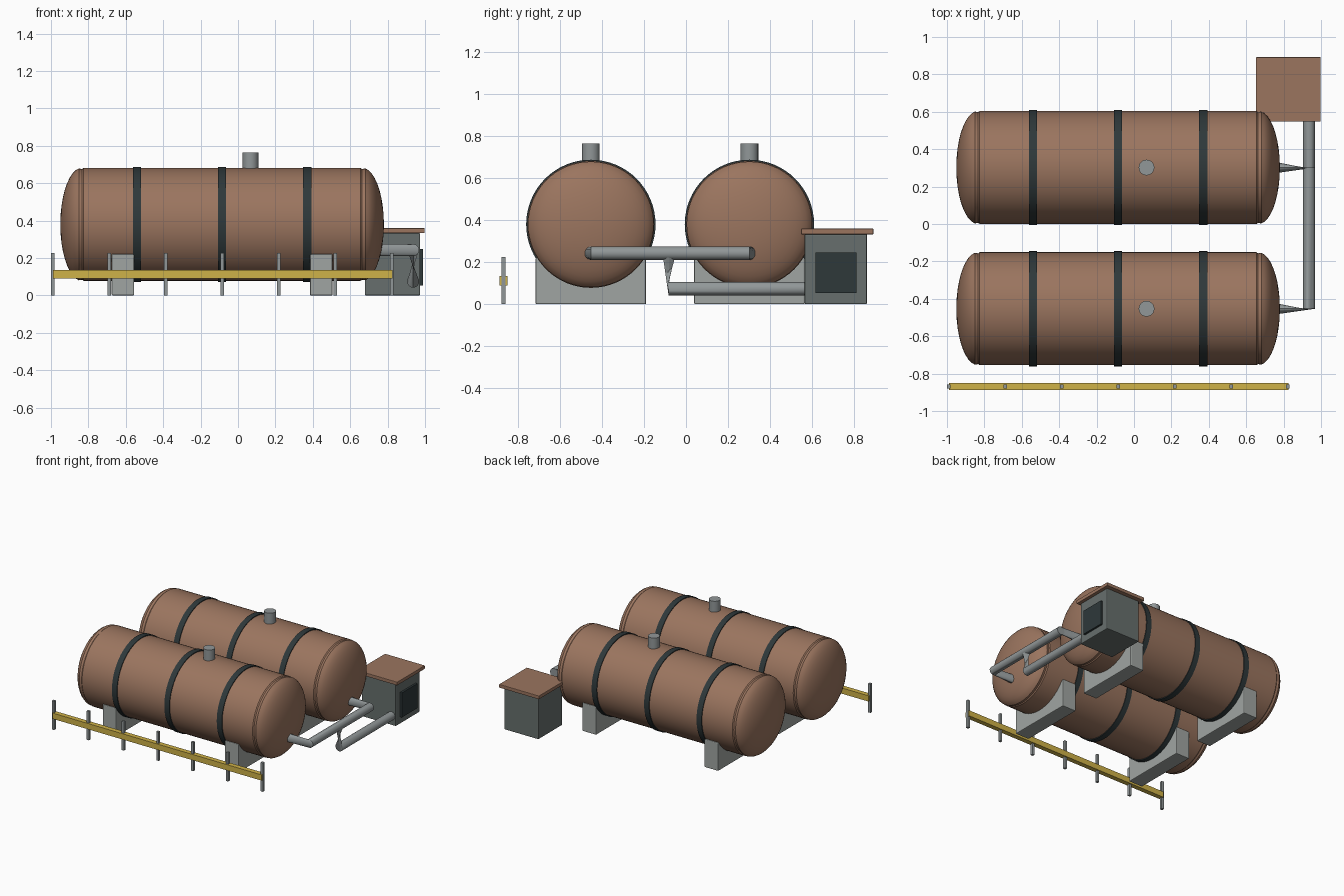
import bpy, bmesh, math
from mathutils import Vector

if "Cube" in bpy.data.objects:
    bpy.data.objects.remove(bpy.data.objects["Cube"])


def material(name, rgb):
    m = bpy.data.materials.new(name)
    lin = [(c / 255 / 12.92) if c < 10 else ((c / 255 + 0.055) / 1.055) ** 2.4 for c in rgb]
    m.diffuse_color = (*lin, 1)
    m.use_nodes = True
    m.node_tree.nodes["Principled BSDF"].inputs["Base Color"].default_value = m.diffuse_color
    return m


BROWN = material("rust brown", (155, 117, 95))
DARK = material("dark slate", (46, 56, 58))
CONCRETE = material("pale concrete", (160, 165, 162))
STEEL = material("pipe grey", (145, 151, 152))
SHED = material("shed grey", (103, 111, 109))
YELLOW = material("safety yellow", (207, 178, 72))


def finish(name, bm, mat, smooth=True, bevel=0):
    bmesh.ops.recalc_face_normals(bm, faces=bm.faces)
    me = bpy.data.meshes.new(name)
    bm.to_mesh(me)
    bm.free()
    ob = bpy.data.objects.new(name, me)
    bpy.context.collection.objects.link(ob)
    me.materials.append(mat)
    if bevel:
        b = ob.modifiers.new("bevel", "BEVEL")
        b.width, b.segments = bevel, 2
    if smooth:
        bpy.ops.object.select_all(action='DESELECT')
        ob.select_set(True)
        bpy.context.view_layer.objects.active = ob
        bpy.ops.object.shade_smooth_by_angle(angle=math.radians(35))
    return ob


def box(name, lo, hi, mat, bevel=0):
    bm = bmesh.new()
    bmesh.ops.create_cube(bm, size=1)
    lo, hi = Vector(lo), Vector(hi)
    for v in bm.verts:
        v.co = (lo + hi) / 2 + v.co * (hi - lo)
    return finish(name, bm, mat, False, bevel)


def rings(name, sections, mat, n):
    """Skin circles given as (centre, axis letter, radius)."""
    bm = bmesh.new()
    loops = []
    for c, axis, r in sections:
        loop = []
        for i in range(n):
            a = 2 * math.pi * i / n
            u, w = r * math.cos(a), r * math.sin(a)
            # phases agree so a ring can fold into the next direction
            off = {"x": (0, u, w), "y": (-u, 0, w), "z": (u, w, 0)}[axis]
            loop.append(bm.verts.new(Vector(c) + Vector(off)))
        loops.append(loop)
    for a, b in zip(loops, loops[1:]):
        for i in range(n):
            j = (i + 1) % n
            bm.faces.new((a[i], a[j], b[j], b[i]))
    bm.faces.new(loops[0])
    bm.faces.new(loops[-1])
    return finish(name, bm, mat)


MID, HALF, R, ZC = -0.085, 0.75, 0.302, 0.38
ROWS = {"front": -0.453, "back": 0.302}
PIPE_X, PIPE_Z, PIPE_R = 0.936, 0.243, 0.032

for row, y in ROWS.items():
    # Tank shell: half profile of rim and domed end, mirrored along x
    half = [(HALF - 0.01, R), (HALF - 0.002, R - 0.006)]
    for i in range(10):
        t = math.radians(8 + 80 * i / 9)
        half.append((HALF + 0.115 * math.sin(t), R * math.cos(t)))
    profile = [(-d, r) for d, r in reversed(half)] + half
    rings(row + "_tank", [((MID + d, y, ZC), "x", r) for d, r in profile], BROWN, 64)
    # Steel straps
    for k in (-1, 0, 1):
        x = MID + k * 0.455
        rings(f"{row}_strap", [((x + s * 0.022, y, ZC), "x", 0.308) for s in (-1, 1)], DARK, 64)
    # Concrete saddles
    for s in (-1, 1):
        x = MID + s * 0.53
        box(f"{row}_saddle", (x - 0.06, y - 0.263, 0), (x + 0.06, y + 0.263, 0.222), CONCRETE, 0.006)
    # Top vent
    rings(row + "_vent", [((0.067, y, z), "z", 0.042) for z in (0.64, 0.765)], STEEL, 24)

# Header pipe joining both tanks, with stubs pinched at the corners
yf, yb = ROWS["front"], ROWS["back"]
rings("header_pipe", [((0.745, yf, PIPE_Z), "x", PIPE_R), ((PIPE_X, yf, PIPE_Z), "y", PIPE_R),
                      ((PIPE_X, yb, PIPE_Z), "y", PIPE_R)], STEEL, 20)
rings("back_stub_pipe", [((0.745, yb, PIPE_Z), "x", PIPE_R),
                         ((PIPE_X, yb, PIPE_Z), "y", PIPE_R)], STEEL, 20)

# Drop pipe running on to the pump house
rings("drop_pipe", [((PIPE_X, -0.08, PIPE_Z), "z", PIPE_R), ((PIPE_X, -0.083, 0.074), "y", PIPE_R),
                    ((PIPE_X, 0.58, 0.074), "y", PIPE_R)], STEEL, 20)

# Pump house
box("pump_house", (0.678, 0.565, 0), (0.974, 0.862, 0.334), SHED, 0.006)
box("pump_house_roof", (0.652, 0.548, 0.333), (0.998, 0.892, 0.36), BROWN, 0.003)
box("pump_house_door", (0.965, 0.617, 0.054), (0.99, 0.811, 0.247), DARK)

# Guard rail and posts
box("guard_rail", (-0.99, -0.888, 0.09), (0.827, -0.85, 0.135), YELLOW)
for i in range(7):
    x = -0.99 + 0.302 * i
    box("rail_post", (x - 0.01, -0.879, 0), (x + 0.01, -0.859, 0.226), STEEL)
